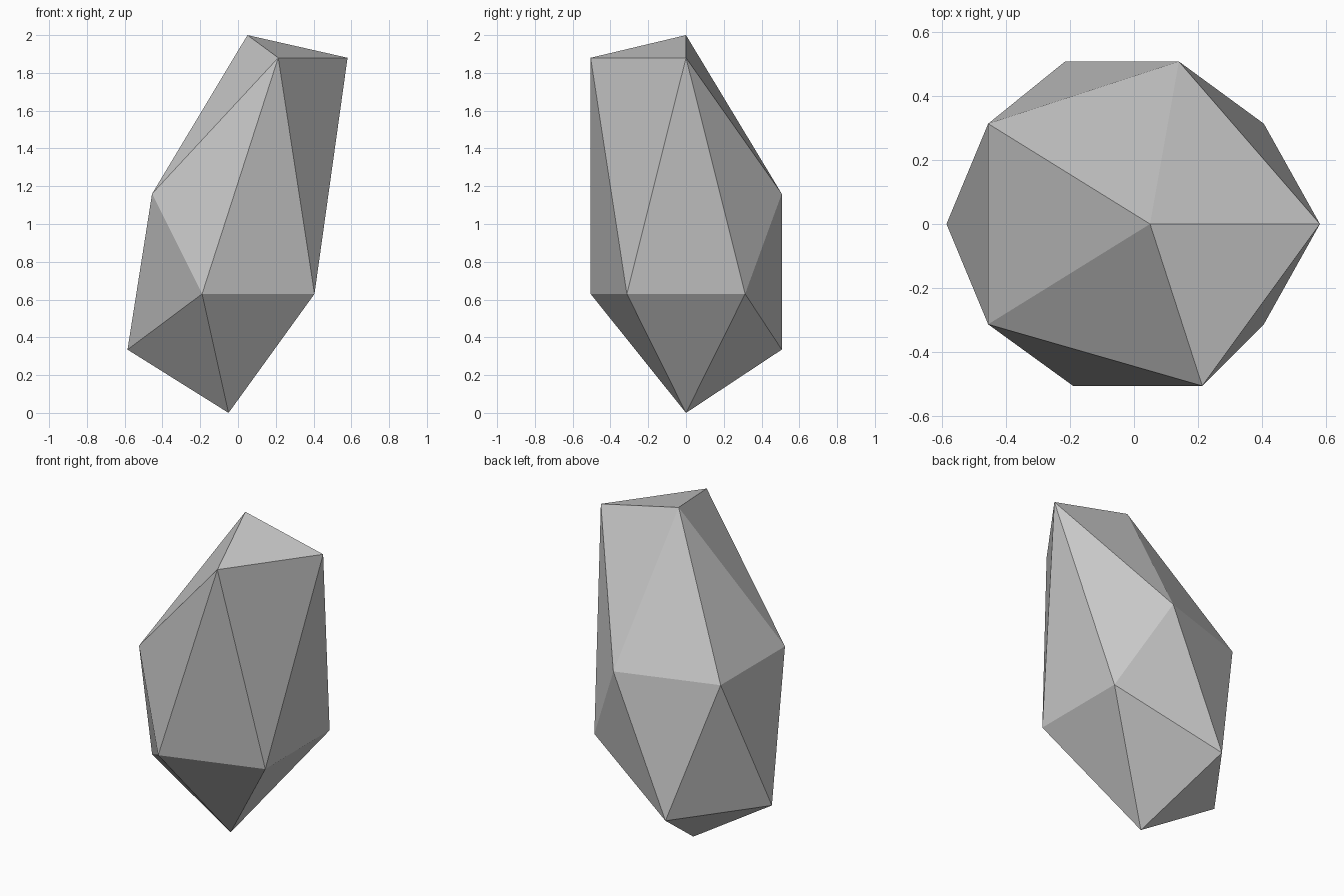
import bpy
import bmesh

cube = bpy.data.objects.get("Cube")
if cube:
    bpy.data.objects.remove(cube, do_unlink=True)

# Plain stone grey
stone = bpy.data.materials.new("stone_grey")
stone.use_nodes = True
grey = (0.58, 0.58, 0.58, 1.0)
stone.diffuse_color = grey
shader = stone.node_tree.nodes["Principled BSDF"]
shader.inputs["Base Color"].default_value = grey
shader.inputs["Roughness"].default_value = 0.9

# Crystal corners: two tips and two staggered rings of five, counter-clockwise
top_tip = (0.05, 0, 2)
bottom_tip = (-0.05, 0, 0)
upper_ring = [(0.58, 0, 1.88), (0.14, 0.507, 1.16), (-0.455, 0.313, 1.16),
              (-0.455, -0.313, 1.16), (0.213, -0.505, 1.88)]
lower_ring = [(0.405, 0.313, 0.63), (-0.215, 0.507, 0.335), (-0.585, 0, 0.335),
              (-0.19, -0.505, 0.63), (0.405, -0.313, 0.63)]

bm = bmesh.new()
top = bm.verts.new(top_tip)
bottom = bm.verts.new(bottom_tip)
upper = [bm.verts.new(p) for p in upper_ring]
lower = [bm.verts.new(p) for p in lower_ring]

# Cap fans and the zigzag band between the rings
for i in range(5):
    j = (i + 1) % 5
    bm.faces.new((top, upper[i], upper[j]))
    bm.faces.new((upper[i], lower[i], upper[j]))
    bm.faces.new((lower[i], lower[j], upper[j]))
    bm.faces.new((bottom, lower[j], lower[i]))
bmesh.ops.recalc_face_normals(bm, faces=bm.faces)

mesh = bpy.data.meshes.new("faceted_rock")
bm.to_mesh(mesh)
bm.free()
mesh.materials.append(stone)
rock = bpy.data.objects.new("faceted_rock", mesh)
bpy.context.collection.objects.link(rock)
